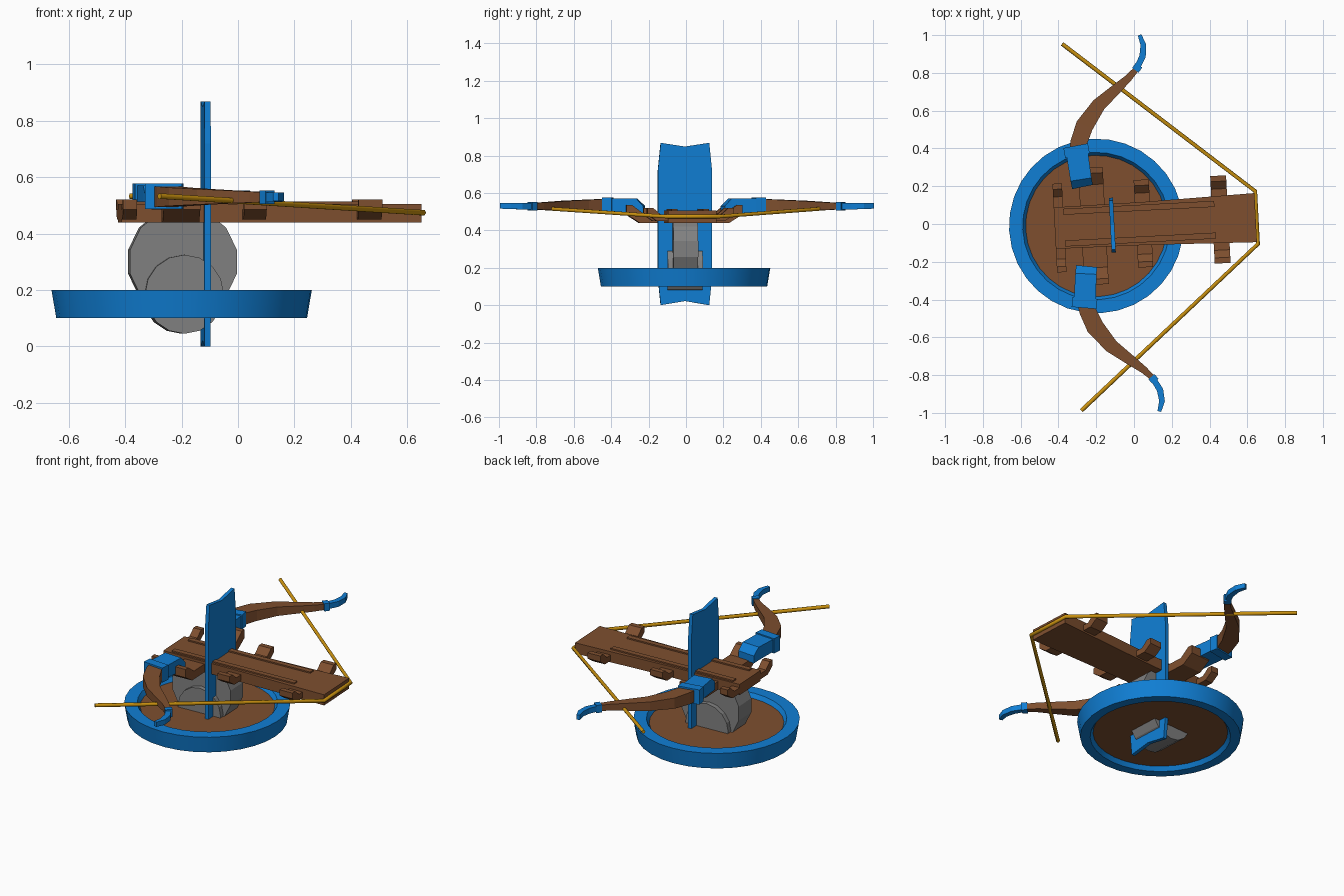
import bpy, bmesh, math
from mathutils import Matrix, Vector

if "Cube" in bpy.data.objects:
    bpy.data.objects.remove(bpy.data.objects["Cube"])

TURN = Matrix.Rotation(math.radians(3), 4, 'Z')   # whole weapon is turned slightly


def material(name, rgb):
    m = bpy.data.materials.new(name)
    m.use_nodes = True
    m.diffuse_color = (*rgb, 1)
    m.node_tree.nodes["Principled BSDF"].inputs["Base Color"].default_value = (*rgb, 1)
    return m


BLUE = material("blue", (0.005, 0.21, 0.66))
BROWN = material("brown wood", (0.21, 0.078, 0.028))
GREY = material("grey stone", (0.22, 0.22, 0.22))
GOLD = material("gold string", (0.6, 0.29, 0.005))


def finish(name, bm, mat, smooth=False):
    bmesh.ops.recalc_face_normals(bm, faces=bm.faces)
    bm.transform(TURN)
    me = bpy.data.meshes.new(name)
    bm.to_mesh(me)
    bm.free()
    me.materials.append(mat)
    ob = bpy.data.objects.new(name, me)
    bpy.context.collection.objects.link(ob)
    if smooth:
        bpy.ops.object.select_all(action='DESELECT')
        ob.select_set(True)
        bpy.context.view_layer.objects.active = ob
        bpy.ops.object.shade_smooth_by_angle(angle=math.radians(30))
    return ob


def loft(name, sections, mat):
    """Skin a list of equal-length point loops and cap both ends."""
    bm = bmesh.new()
    rings = [[bm.verts.new(p) for p in s] for s in sections]
    n = len(rings[0])
    for a, b in zip(rings, rings[1:]):
        for i in range(n):
            j = (i + 1) % n
            bm.faces.new((a[i], a[j], b[j], b[i]))
    bm.faces.new(rings[0])
    bm.faces.new(rings[-1])
    return finish(name, bm, mat)


def extrude_x(name, profile, x0, x1, mat):
    """Extrude a (y, z) profile along x."""
    return loft(name, [[(x, y, z) for y, z in profile] for x in (x0, x1)], mat)


def sweep(name, path, mat, side, tilt=None):
    """Rectangular bar along (x, y, half width, z low, z high) stations."""
    secs = []
    for i, (x, y, w, lo, hi) in enumerate(path):
        a, b = path[max(i - 1, 0)], path[min(i + 1, len(path) - 1)]
        d = Vector((b[0] - a[0], b[1] - a[1])).normalized()
        nx, ny = d.y * w, -d.x * w
        secs.append([(x + s * nx, side * (y + s * ny), z)
                     for s, z in ((1, lo), (1, hi), (-1, hi), (-1, lo))])
    return loft(name, secs, mat)


def lathe(name, profile, cx, segments, mat):
    """Spin a closed (radius, z) profile around a vertical axis."""
    bm = bmesh.new()
    rings = []
    for k in range(segments):
        t = math.tau * k / segments
        rings.append([bm.verts.new((cx + r * math.cos(t), r * math.sin(t), z))
                      for r, z in profile])
    n = len(profile)
    for k in range(segments):
        a, b = rings[k], rings[(k + 1) % segments]
        for i in range(n):
            j = (i + 1) % n
            bm.faces.new((a[i], a[j], b[j], b[i]))
    return finish(name, bm, mat, True)


def drum(name, cx, cz, r, half, segments, mat, axis_y=True):
    bm = bmesh.new()
    rot = Matrix.Rotation(math.pi / 2, 4, 'X') if axis_y else Matrix()
    bmesh.ops.create_cone(bm, cap_ends=True, segments=segments, radius1=r, radius2=r,
                          depth=2 * half, matrix=Matrix.Translation((cx, 0, cz)) @ rot)
    return finish(name, bm, mat)


# Round base: blue rim with a recessed wooden floor
lathe("base_rim", [(0.445, 0.1), (0.462, 0.2), (0.39, 0.2), (0.372, 0.172),
                   (0.372, 0.128), (0.39, 0.1)], -0.2, 32, BLUE)
drum("base_floor", -0.2, 0.15, 0.378, 0.025, 32, BROWN, False)

# Pivot stones
drum("large_pivot", -0.197, 0.3, 0.194, 0.066, 14, GREY)
drum("small_pivot", -0.195, 0.185, 0.14, 0.094, 16, GREY)

# Upright blade with notched ends
half = [(0, 0.022), (0.13, 0), (0.145, 0.15), (0.145, 0.72), (0.13, 0.868), (0, 0.848)]
blade = half + [(-y, z) for y, z in half[-2:0:-1]]
extrude_x("upright_blade", blade, -0.126, -0.104, BLUE)

# Main beam, flaring towards its far end
loft("main_beam", [[(x, -w, 0.44), (x, -w, top), (x, w, top), (x, w, 0.44)]
                   for x, w, top in ((-0.42, 0.11, 0.505), (0.05, 0.114, 0.505),
                                     (0.645, 0.13, 0.505))], BROWN)

# Rails on the beam
for side, label in ((1, "left"), (-1, "right")):
    y0, y1 = side * 0.068, side * 0.1
    extrude_x(label + "_rail", [(y0, 0.5), (y1, 0.5), (y1, 0.513), (y0, 0.513)],
              -0.37, 0.43, BROWN)


def upturned(reach, bend, low, thick, tip):
    """Cross-bar outline with both ends bent upwards."""
    right = [(bend, low), (reach, tip - thick), (reach, tip),
             (reach - 0.03, tip), (bend - 0.02, low + thick)]
    return right + [(-y, z) for y, z in reversed(right)]


# Cross-bars and bow yoke
for name, x, w, reach in (("rear_crossbar", -0.395, 0.025, 0.235),
                          ("middle_crossbar", 0.05, 0.04, 0.232),
                          ("front_crossbar", 0.458, 0.042, 0.232)):
    extrude_x(name, upturned(reach, reach - 0.05, 0.45, 0.035, 0.52), x - w, x + w, BROWN)
extrude_x("bow_yoke", upturned(0.31, 0.24, 0.44, 0.05, 0.535), -0.28, -0.15, BROWN)

# Bow limbs, mirrored
for side, label in ((1, "left"), (-1, "right")):
    sweep(label + "_bow_block", [(-0.262, 0.21, 0.056, 0.485, 0.53),
                                 (-0.268, 0.25, 0.056, 0.49, 0.57),
                                 (-0.281, 0.39, 0.058, 0.495, 0.57)], BLUE, side)
    sweep(label + "_bow_collar", [(-0.28, 0.378, 0.066, 0.487, 0.577),
                                  (-0.287, 0.43, 0.066, 0.487, 0.577)], BLUE, side)
    sweep(label + "_bow_limb", [(-0.28, 0.4, 0.042, 0.495, 0.568),
                                (-0.27, 0.445, 0.044, 0.495, 0.567),
                                (-0.234, 0.534, 0.047, 0.498, 0.563),
                                (-0.153, 0.64, 0.037, 0.503, 0.558),
                                (-0.063, 0.713, 0.028, 0.507, 0.553),
                                (0.013, 0.775, 0.019, 0.51, 0.549),
                                (0.062, 0.825, 0.014, 0.512, 0.546)], BROWN, side)
    sweep(label + "_tip_collar", [(0.05, 0.812, 0.021, 0.505, 0.552),
                                  (0.07, 0.838, 0.021, 0.505, 0.552)], BLUE, side)
    sweep(label + "_bow_tip", [(0.06, 0.826, 0.015, 0.512, 0.545),
                               (0.092, 0.885, 0.017, 0.512, 0.545),
                               (0.099, 0.945, 0.015, 0.514, 0.545),
                               (0.082, 0.998, 0.01, 0.516, 0.545)], BLUE, side)

# Bowstring drawn round the beam end
curve = bpy.data.curves.new("bowstring", 'CURVE')
curve.dimensions = '3D'
curve.bevel_depth = 0.011
curve.bevel_resolution = 1
curve.use_fill_caps = True
points = [(-0.33, 0.972, 0.533), (0.65, 0.14, 0.474),
          (0.65, -0.14, 0.474), (-0.33, -0.972, 0.533)]
spline = curve.splines.new('POLY')
spline.points.add(len(points) - 1)
for sp, p in zip(spline.points, points):
    sp.co = (*(TURN @ Vector(p)), 1)
curve.materials.append(GOLD)
bpy.context.collection.objects.link(bpy.data.objects.new("bowstring", curve))
